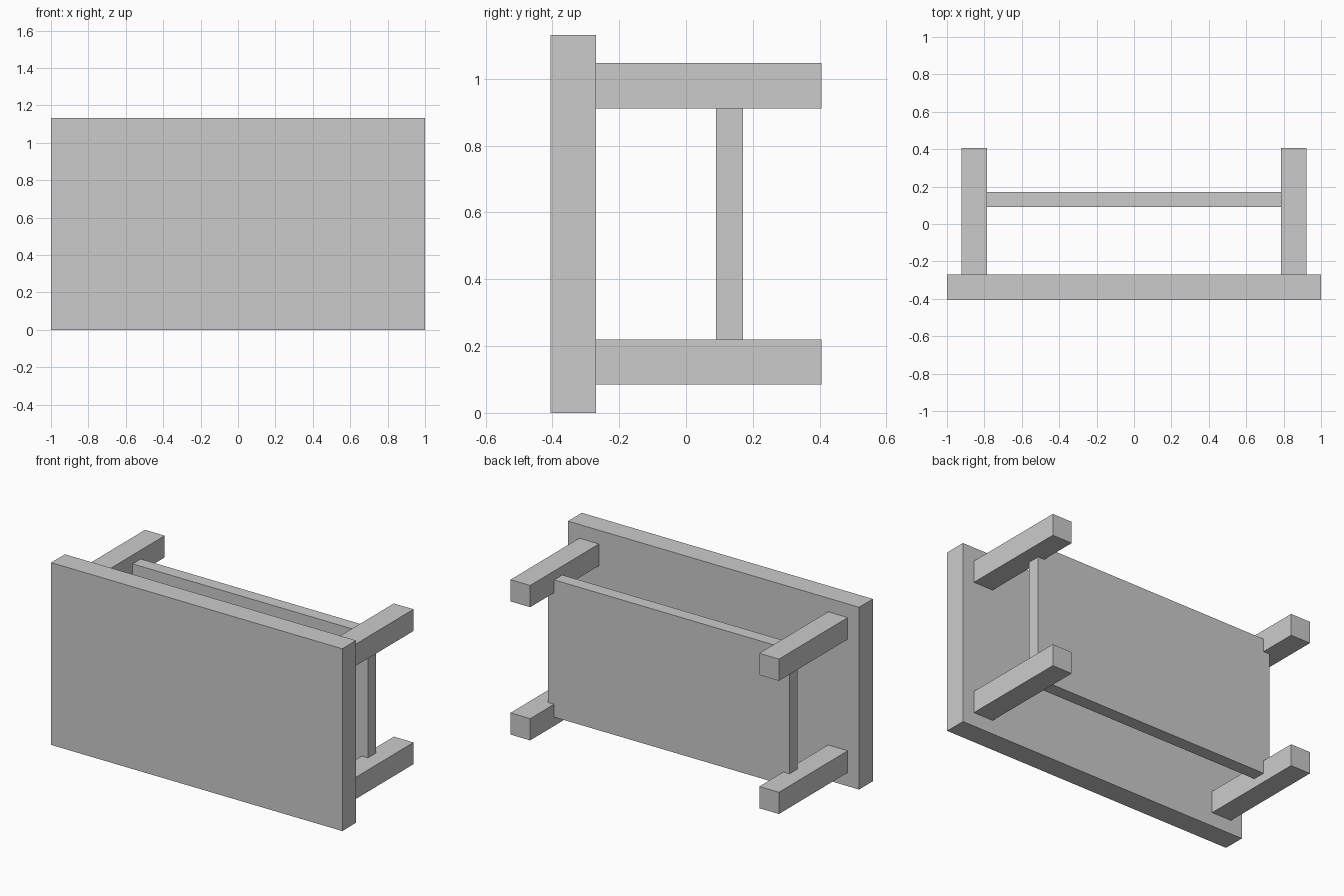
import bpy

if "Cube" in bpy.data.objects:
    bpy.data.objects.remove(bpy.data.objects["Cube"])


def box(name, x, y, z):
    """Axis-aligned box from (min, max) ranges."""
    bpy.ops.mesh.primitive_cube_add(size=1, location=[(a + b) / 2 for a, b in (x, y, z)])
    obj = bpy.context.object
    obj.name = name
    obj.scale = [b - a for a, b in (x, y, z)]
    bpy.ops.object.transform_apply(location=False, rotation=False, scale=True)
    return obj


# Table lying on its side: the top faces the front
box("table_top", (-1, 1), (-0.405, -0.27), (0, 1.132))

# Four square legs pointing back
for side, x in (("left", (-0.922, -0.787)), ("right", (0.787, 0.922))):
    for level, z in (("lower", (0.085, 0.22)), ("upper", (0.912, 1.047))):
        box(f"{level}_{side}_leg", x, (-0.27, 0.405), z)

# Shelf let into the inner corners of the legs
box("shelf", (-0.83, 0.83), (0.09, 0.17), (0.14, 0.992))
